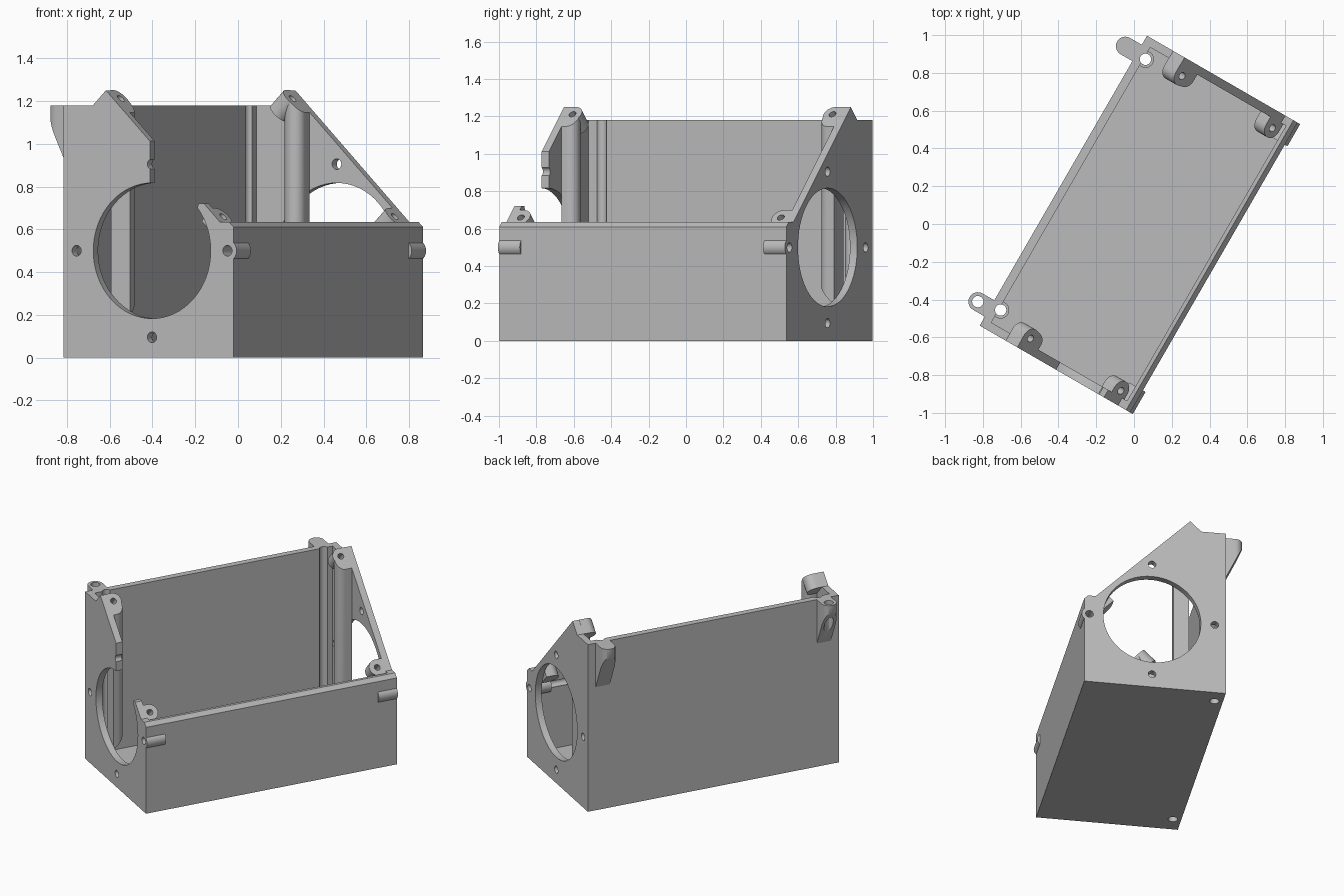
import bpy, bmesh, math
from mathutils import Vector as V, Matrix

if "Cube" in bpy.data.objects:
    bpy.data.objects.remove(bpy.data.objects["Cube"])

W, L, T = 0.92, 1.772, 0.045            # width, length, wall thickness
SUM = 1.48                              # sloped opening lies on x + z = SUM
CX, CZ, R = 0.479, 0.5, 0.317           # fan opening
PLACE = Matrix.Translation((-0.817, -0.538, 0)) @ Matrix.Rotation(math.radians(-30), 4, 'Z')
X, Y, Z = V((1, 0, 0)), V((0, 1, 0)), V((0, 0, 1))
DIAG, DOWN = V((1, 0, -1)).normalized(), V((-1, 0, -1)).normalized()

grey = bpy.data.materials.new("plain grey")
grey.diffuse_color = (0.5, 0.5, 0.5, 1)
grey.use_nodes = True
grey.node_tree.nodes["Principled BSDF"].inputs["Base Color"].default_value = grey.diffuse_color


def prism(name, pts, o, a, b, ext, mirror=False, planes=()):
    """Extrude a profile in the a-b plane, optionally trim it and mirror it along the length."""
    bm = bmesh.new()
    vs = [bm.verts.new(V(o) + a * p + b * q) for p, q in pts]
    f = bm.faces.new(vs)
    r = bmesh.ops.extrude_face_region(bm, geom=[f])
    bmesh.ops.translate(bm, vec=ext, verts=[g for g in r['geom'] if isinstance(g, bmesh.types.BMVert)])
    for co, no in planes:
        bmesh.ops.bisect_plane(bm, geom=bm.verts[:] + bm.edges[:] + bm.faces[:],
                               plane_co=co, plane_no=no, clear_outer=True)
        bmesh.ops.holes_fill(bm, edges=bm.edges[:], sides=0)
    if mirror:
        for v in bm.verts:
            v.co.y = L - v.co.y
    bmesh.ops.recalc_face_normals(bm, faces=bm.faces[:])
    bmesh.ops.transform(bm, matrix=PLACE, verts=bm.verts[:])
    me = bpy.data.meshes.new(name)
    bm.to_mesh(me)
    bm.free()
    ob = bpy.data.objects.new(name, me)
    bpy.context.collection.objects.link(ob)
    me.materials.append(grey)
    return ob


def circle(r, n=32):
    return [(r * math.cos(2 * math.pi * i / n), r * math.sin(2 * math.pi * i / n)) for i in range(n)]


def tongue(r, back, n=16):
    """Half-round tongue: flat side at q = -back, round end centred on the origin."""
    arc = [(r * math.cos(math.pi * i / n), r * math.sin(math.pi * i / n)) for i in range(n + 1)]
    return [(r, -back)] + arc + [(-r, -back)]


def rod(r, o, a, b, ext, mirror=False, n=32):
    return prism("cutter", circle(r, n), o, a, b, ext, mirror)


def cut(ob, cutters):
    bpy.context.view_layer.objects.active = ob
    for c in cutters:
        c.hide_render = True
        m = ob.modifiers.new("cut", 'BOOLEAN')
        m.operation, m.solver, m.object = 'DIFFERENCE', 'EXACT', c
        bpy.ops.object.modifier_apply(modifier=m.name)
        bpy.data.objects.remove(c)


# Case shell: one end profile, hollowed out
outline = [(0, 0), (W, 0), (W, 0.61), (W - 0.025, 0.635), (SUM - 0.635, 0.635),
           (0.23, SUM - 0.23), (0.16, 1.18), (0, 1.18)]
shell = prism("case_shell", outline, (0, 0, 0), X, Z, Y * L)
cavity = prism("cutter", [(T, T), (W - T, T), (W - T, 2), (T, 2)], (0, T, 0), X, Z, Y * (L - 2 * T))
gap = prism("cutter", [(0.467, 0.6), (0.69, 0.6), (0.73, 0.72), (0.76, 0.72), (0.79, 2), (0.467, 2)],
            (0, -0.1, 0), X, Z, Y * 0.16)
opening = rod(R, (CX, -0.1, CZ), X, Z, Y * (L + 0.2), n=64)
bolts = [rod(0.025, (CX + dx, -0.1, CZ + dz), X, Z, Y * (L + 0.2))
         for dx, dz in ((-0.407, 0), (0.407, 0), (0, -0.405), (0, 0.405))]
drains = [rod(0.03, (0.055, y, -0.1), X, Y, Z * 2) for y in (0.127, 1.66)]
cut(shell, [cavity, gap, opening] + bolts + drains)

for end, mir in (("front", False), ("back", True)):
    yc = 0.092 if mir else 0.075

    # Screw heads set square to the sloped opening
    for side, sx, depth in (("upper", 0.268, 0.1), ("lower", 0.82, 0.085)):
        c = V((sx, yc, SUM - sx))
        head = prism(f"{end}_{side}_screw_head", tongue(0.055, yc - T), c, DIAG, Y, DOWN * depth, mir)
        cut(head, [rod(0.02, c - DOWN * 0.05, DIAG, Y, DOWN * 0.12, mir)])

    # Upright post below the upper screw head
    post = prism(f"{end}_post", tongue(0.05, yc - T), (0.283, yc, 0.1), X, Y, Z * 1.4, mir,
                 [((0, 0, SUM), V((1, 0, 1))), ((0, T, 0.19), V((0, 1, -1)))])
    c = V((0.268, yc, SUM - 0.268))
    cut(post, [rod(0.02, c - DOWN * 0.05, DIAG, Y, DOWN * 0.12, mir)])

    # Mounting ear on the outside of the tall wall
    ye = 0.105
    ear = prism(f"{end}_mounting_ear", tongue(0.05, 0.072), (-0.072, ye, 0.8), Y, -X, Z * 0.38, mir,
                [((0, 0, 0.87), V((-0.26, 0, -0.122)))])
    cut(ear, [rod(0.03, (-0.072, ye, 0.7), X, Y, Z, mir)])

    # Bolt sleeve bulging through the low wall
    sleeve = prism(f"{end}_bolt_sleeve", circle(0.05), (CX + 0.407, 0, CZ), X, Z, Y * 0.135, mir)
    cut(sleeve, [rod(0.025, (CX + 0.407, -0.1, CZ), X, Z, Y * 0.22, mir)])

    # Low standoff ring on the floor
    yf = L - 1.66 if mir else 0.127
    ring = prism(f"{end}_floor_standoff", circle(0.045), (0.055, yf, T), X, Y, Z * 0.03, mir,
                 [((T, 0, 0), -X)])
    cut(ring, [rod(0.03, (0.055, yf, 0), X, Y, Z * 0.2, mir)])

# Smooth round parts, keep hard edges
for ob in list(bpy.context.scene.objects):
    bpy.ops.object.select_all(action='DESELECT')
    ob.select_set(True)
    bpy.context.view_layer.objects.active = ob
    bpy.ops.object.shade_smooth_by_angle(angle=math.radians(30))
